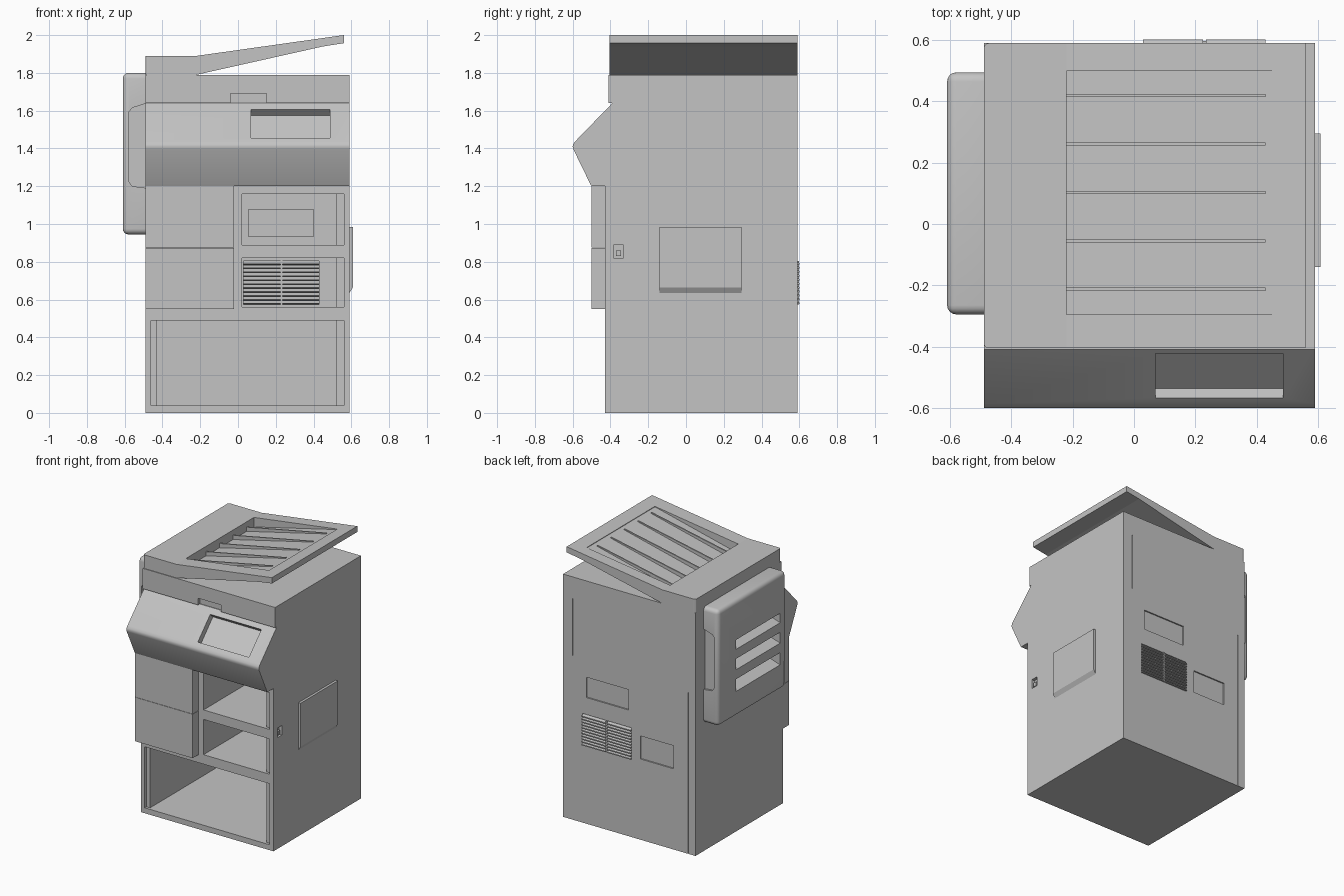
import bpy, bmesh, math

if "Cube" in bpy.data.objects:
    bpy.data.objects.remove(bpy.data.objects["Cube"], do_unlink=True)

grey = bpy.data.materials.new("light_grey")
grey.use_nodes = True
COLOUR = (0.55, 0.55, 0.55, 1)
grey.diffuse_color = COLOUR
grey.node_tree.nodes["Principled BSDF"].inputs["Base Color"].default_value = COLOUR


def prism(name, axis, pts, a, b):
    """Extrude a 2D outline along x (pts are y,z) or along y (pts are x,z)."""
    bm = bmesh.new()
    place = {"x": lambda p, t: (t, p[0], p[1]), "y": lambda p, t: (p[0], t, p[1])}[axis]
    ends = [[bm.verts.new(place(p, t)) for p in pts] for t in (a, b)]
    for ring in ends:
        bm.faces.new(ring)
    n = len(pts)
    for i in range(n):
        j = (i + 1) % n
        bm.faces.new((ends[0][i], ends[0][j], ends[1][j], ends[1][i]))
    bmesh.ops.recalc_face_normals(bm, faces=bm.faces)
    mesh = bpy.data.meshes.new(name)
    bm.to_mesh(mesh)
    bm.free()
    mesh.materials.append(grey)
    obj = bpy.data.objects.new(name, mesh)
    bpy.context.collection.objects.link(obj)
    return obj


def box(name, x, y, z):
    return prism(name, "x", [(y[0], z[0]), (y[1], z[0]), (y[1], z[1]), (y[0], z[1])], *x)


def round_edges(obj, pick, radius, segments=4):
    bm = bmesh.new()
    bm.from_mesh(obj.data)
    bmesh.ops.bevel(bm, geom=[e for e in bm.edges if pick(e)], offset=radius,
                    segments=segments, profile=0.5, affect='EDGES')
    bm.to_mesh(obj.data)
    bm.free()


def cut(obj, *cutters):
    """Subtract the cutters, bake the result and remove them."""
    for c in cutters:
        c.hide_render = True
        mod = obj.modifiers.new("cut", 'BOOLEAN')
        mod.operation, mod.solver, mod.object = 'DIFFERENCE', 'EXACT', c
        bpy.context.view_layer.update()
        baked = bpy.data.meshes.new_from_object(
            obj.evaluated_get(bpy.context.evaluated_depsgraph_get()))
        obj.modifiers.clear()
        obj.data = baked
        bpy.data.objects.remove(c, do_unlink=True)


def smooth(obj):
    bpy.ops.object.select_all(action='DESELECT')
    obj.select_set(True)
    bpy.context.view_layer.objects.active = obj
    bpy.ops.object.shade_smooth_by_angle(angle=math.radians(35))


LEFT, RIGHT, BACK, FRONT = -0.49, 0.59, 0.59, -0.43

# Lower cabinet with open bays, each stepped in just behind its rim
cabinet = box("cabinet", (LEFT, RIGHT), (FRONT, BACK), (0, 1.2))
for x0, x1, inner0, z0, z1 in ((-0.46, 0.56, -0.43, 0.04, 0.49),
                               (0.02, 0.56, 0.02, 0.56, 0.82),
                               (0.02, 0.56, 0.02, 0.89, 1.16)):
    cut(cabinet,
        box("rim_cutter", (x0, x1), (-0.5, -0.41), (z0, z1)),
        box("bay_cutter", (inner0, 0.52), (-0.45, 0.56), (z0, z1)))

# Back openings, back seam and side latch pocket
cut(cabinet,
    box("vent_cutter", (0.03, 0.43), (0.5, 0.7), (0.575, 0.805)),
    box("panel_cutter", (0.055, 0.40), (0.58, 0.7), (0.93, 1.08)),
    box("panel_cutter", (-0.31, -0.04), (0.58, 0.7), (0.595, 0.765)),
    box("seam_cutter", (-0.435, -0.429), (0.584, 0.7), (-0.1, 1.19)),
    box("latch_cutter", (0.565, 0.7), (-0.385, -0.33), (0.82, 0.89)))
box("side_latch", (0.56, 0.585), (-0.37, -0.345), (0.83, 0.86))
box("inner_back_panel", (0.055, 0.40), (0.552, 0.561), (0.93, 1.08))

# Louvred vent in two halves
SLATS = 11
pitch = 0.23 / SLATS
for side, x0, x1 in (("right", 0.03, 0.225), ("left", 0.235, 0.43)):
    for i in range(SLATS):
        z = 0.575 + i * pitch
        prism(f"{side}_vent_slat_{i}", "x",
              [(0.57, z + 0.004), (0.57, z + pitch), (0.602, z + 0.008), (0.602, z)], x0, x1)
box("vent_divider", (0.224, 0.236), (0.565, 0.598), (0.575, 0.805))

# Front doors
for name, z0, z1 in (("lower_door", 0.55, 0.874), ("upper_door", 0.876, 1.2)):
    box(name, (LEFT, -0.02), (-0.50, FRONT), (z0, z1))

# Side access plate, tapered at its lower edge
plate = box("side_plate", (RIGHT, 0.608), (-0.14, 0.295), (0.635, 0.985))
for v in plate.data.vertices:
    if v.co.x > 0.6 and v.co.z < 0.7:
        v.co.z += 0.03

# Upper body and the wrapped control console
inner = [(-0.43, 1.2), (-0.54, 1.41), (-0.33, 1.64)]
upper = prism("upper_body", "x", inner + [(BACK, 1.64), (BACK, 1.2)], LEFT, RIGHT)
cut(upper, box("seam_cutter", (0.507, 0.513), (0.584, 0.7), (1.21, 1.63)))
outer = [(-0.39, 1.64), (-0.587, 1.437), (-0.597, 1.423), (-0.60, 1.41),
         (-0.596, 1.395), (-0.507, 1.212), (-0.50, 1.2)]
console = prism("console_cover", "x", inner + outer, LEFT, RIGHT)

# Display pocket, sunk square to the sloping face
cut(console, prism("display_cutter", "x",
                   [(-0.64, 1.53), (-0.537, 1.425), (-0.392, 1.575), (-0.50, 1.68)],
                   0.07, 0.487))
smooth(console)

# Scanner bed with a finger notch
scanner = box("scanner_bed", (LEFT, RIGHT), (-0.41, BACK), (1.64, 1.79))
cut(scanner, box("notch_cutter", (-0.04, 0.15), (-0.5, -0.385), (1.6, 1.69)))

# Document feeder lid rising into a tray, with a sloping well
lid = prism("feeder_lid", "y",
            [(LEFT, 1.79), (LEFT, 1.89), (-0.22, 1.89), (0.56, 2.0),
             (0.56, 1.957), (0.45, 1.94), (-0.22, 1.79)], -0.405, BACK)
round_edges(lid, lambda e: all(v.co.x < LEFT + 0.01 for v in e.verts)
            and abs(e.verts[0].co.y - e.verts[1].co.y) < 0.01, 0.015, 3)
cut(lid, prism("well_cutter", "y",
               [(-0.22, 1.82), (-0.22, 2.1), (0.46, 2.1), (0.46, 1.982)], -0.295, 0.50))
for i in range(5):
    y = -0.213 + i * 0.158
    prism(f"tray_rib_{i}", "y",
          [(-0.225, 1.815), (-0.225, 1.85), (0.43, 1.981), (0.43, 1.972)],
          y - 0.005, y + 0.005)

# Side output unit with rounded outer edges
unit = box("output_unit", (-0.61, LEFT), (-0.295, 0.495), (0.945, 1.80))
round_edges(unit, lambda e: any(v.co.x < -0.6 for v in e.verts), 0.03)

# Shallow rounded hollow at both ends of the unit
hollow = [(-0.48, 1.64), (-0.56, 1.615), (-0.58, 1.59),
          (-0.58, 1.23), (-0.56, 1.2), (-0.48, 1.19)]
cut(unit, prism("hollow_cutter", "y", hollow, -0.4, -0.28),
    prism("hollow_cutter", "y", hollow, 0.48, 0.6))

# Paper exit slots with floors sloping inward
for z0, z1 in ((1.13, 1.22), (1.29, 1.37), (1.44, 1.51)):
    cut(unit, prism("slot_cutter", "y",
                    [(-0.7, z0), (-0.61, z0), (-0.52, z0 + 0.03), (-0.52, z1), (-0.7, z1)],
                    -0.225, 0.29))
smooth(unit)
